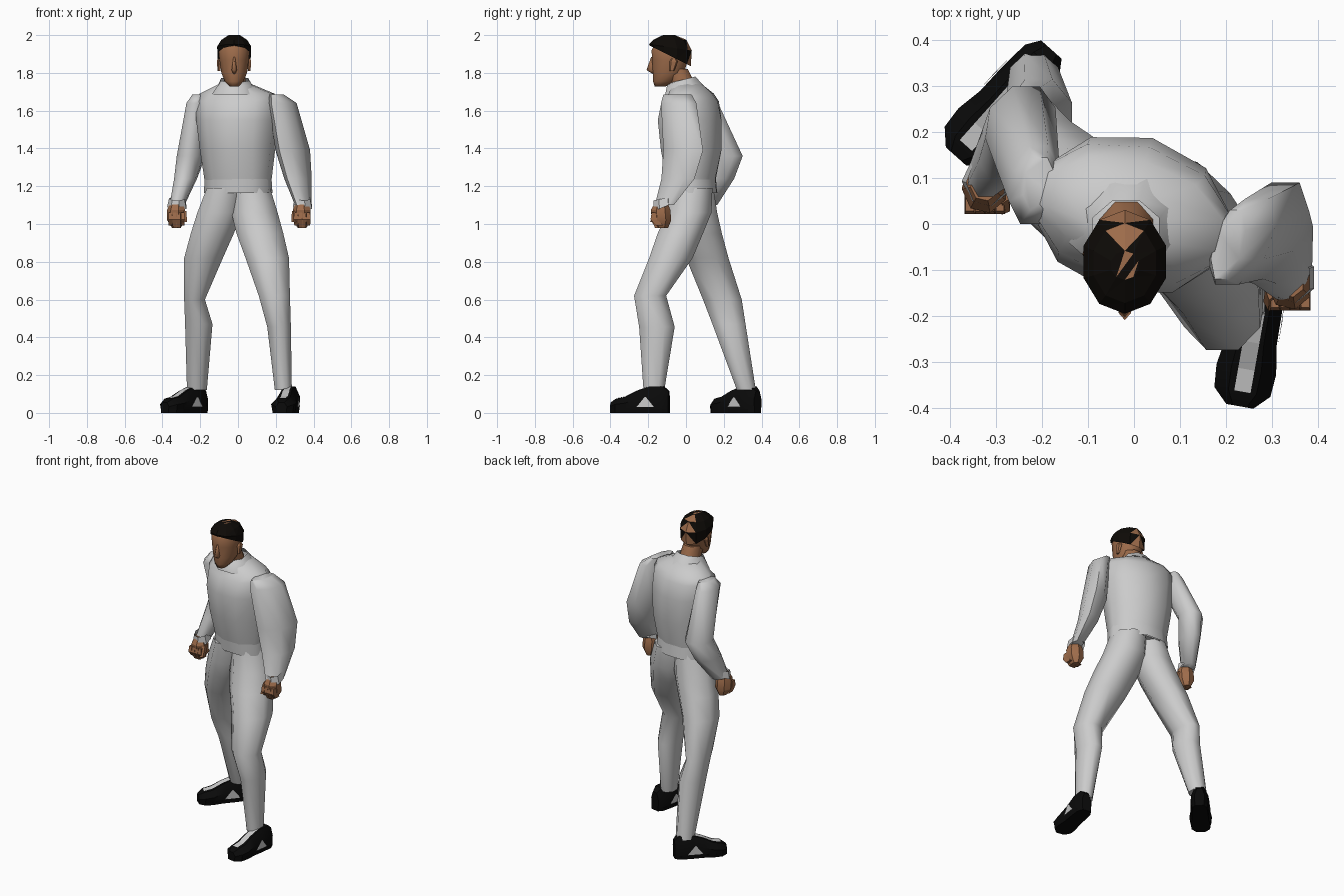
import bpy, bmesh, math
from mathutils import Vector

if "Cube" in bpy.data.objects:
    bpy.data.objects.remove(bpy.data.objects["Cube"])


def material(name, rgb):
    m = bpy.data.materials.new(name)
    m.diffuse_color = (*rgb, 1)
    m.use_nodes = True
    m.node_tree.nodes["Principled BSDF"].inputs["Base Color"].default_value = m.diffuse_color
    return m


SKIN = material("skin", (0.34, 0.15, 0.07))
BLACK = material("black", (0.003, 0.003, 0.003))
HAIR = material("hair", (0.004, 0.003, 0.002))


def skin_rings(name, rings, mat=None, caps=True, smooth=50, closed=True):
    """Bridge successive point rings into one object."""
    bm = bmesh.new()
    loops = [[bm.verts.new(p) for p in r] for r in rings]
    n = len(loops[0])
    for a, b in zip(loops, loops[1:]):
        for i in range(n if closed else n - 1):
            j = (i + 1) % n
            bm.faces.new((a[i], a[j], b[j], b[i]))
    if caps:
        bm.faces.new(loops[0])
        bm.faces.new(loops[-1])
    bmesh.ops.recalc_face_normals(bm, faces=bm.faces)
    me = bpy.data.meshes.new(name)
    bm.to_mesh(me)
    bm.free()
    ob = bpy.data.objects.new(name, me)
    bpy.context.collection.objects.link(ob)
    if mat:
        me.materials.append(mat)
    bpy.ops.object.select_all(action='DESELECT')
    ob.select_set(True)
    bpy.context.view_layer.objects.active = ob
    if smooth:
        bpy.ops.object.shade_smooth_by_angle(angle=math.radians(smooth))
    return ob


def loft(name, rows, mat=None, n=8, rot=0, lean=0, **kw):
    """rows: (z, x0, x1, y0, y1, optional slope of z along y).
    lean skews each section diagonally while keeping its extents."""
    rings = []
    k = 1 / math.cos(math.pi / n)
    c, s = math.cos(math.radians(rot)), math.sin(math.radians(rot))
    for z, x0, x1, y0, y1, *slope in rows:
        ring = []
        for i in range(n):
            t = (i + 0.5) * 2 * math.pi / n
            u = k * math.cos(t - math.radians(lean)) * (x1 - x0) / 2
            v = k * math.sin(t) * (y1 - y0) / 2
            dz = slope[0] * v if slope else 0
            ring.append(((x0 + x1) / 2 + u * c - v * s,
                         (y0 + y1) / 2 + u * s + v * c, z + dz))
        rings.append(ring)
    return skin_rings(name, rings, mat, **kw)


# Jacket: twisted torso, hem and collar
loft("jacket", [(1.17, -.165, .165, -.08, .145), (1.25, -.175, .175, -.10, .155),
                (1.39, -.195, .19, -.13, .185), (1.55, -.215, .205, -.145, .185),
                (1.65, -.22, .21, -.12, .165), (1.69, -.20, .19, -.08, .135),
                (1.74, -.10, .07, -.07, .085)], n=10, rot=-15, smooth=60)
loft("jacket_hem", [(1.24, -.173, .173, -.097, .153), (1.165, -.175, .178, -.09, .16)],
     n=10, rot=-15, caps=False)
loft("collar", [(1.685, -.14, .12, -.11, .12), (1.735, -.105, .075, -.10, .09),
                (1.765, -.09, .055, -.075, .05, .25)], n=8, caps=False)

# Trousers: both legs meet at the crotch
loft("front_leg", [(1.19, -.03, .17, -.08, .14), (1.06, -.035, .21, -.10, .135),
                   (.95, -.008, .24, -.15, .09), (.82, .04, .27, -.195, .035),
                   (.62, .11, .275, -.275, -.105), (.455, .155, .28, -.248, -.06),
                   (.12, .195, .285, -.225, -.115)], smooth=60)
loft("back_leg", [(1.19, -.165, .025, -.075, .145), (1.06, -.215, .02, -.065, .165),
                  (.95, -.25, -.022, -.04, .19), (.82, -.285, -.08, .0, .225),
                  (.6, -.285, -.175, .09, .295), (.47, -.28, -.135, .14, .315),
                  (.12, -.27, -.165, .27, .37)], smooth=60)

# Sleeves with open flared cuffs
loft("sleeve_a", [(1.685, .17, .24, -.12, .03), (1.64, .165, .305, -.132, .055),
                  (1.39, .205, .375, -.12, .09), (1.24, .25, .385, -.13, .045),
                  (1.10, .305, .385, -.165, -.065)], lean=28, smooth=60)
loft("sleeve_b", [(1.685, -.24, -.175, .03, .145), (1.64, -.27, -.165, .0, .17),
                  (1.36, -.32, -.175, .14, .30), (1.24, -.335, -.22, .09, .255),
                  (1.10, -.36, -.285, .055, .165)], lean=10, smooth=60)

# Cuffs and fists
for tag, x, y, side in (("a", .34, -.122, 1), ("b", -.325, .088, -1)):
    loft("cuff_" + tag, [(1.135, x - .036, x + .042, y - .045, y + .05, .2),
                         (1.09, x - .045, x + .052, y - .045, y + .055, .4)],
         n=7, caps=False, smooth=0)
    y -= .01
    loft("hand_" + tag, [(1.12, x - .028, x + .028, y - .025, y + .03),
                         (1.075, x - .045, x + .045, y - .05, y + .045),
                         (1.02, x - .045, x + .045, y - .045, y + .05),
                         (.98, x - .022, x + .022, y - .03, y + .035)],
         SKIN, n=7, smooth=30)
    for k in range(4):
        fx = x + (k - 1.5) * .022
        loft(f"finger_{tag}{k}", [(1.06, fx - .009, fx + .009, y - .05, y - .02),
                                  (1.025, fx - .011, fx + .011, y - .056, y - .02),
                                  (.972 + .014 * abs(k - 1.5), fx - .009, fx + .009,
                                   y - .03, y + .01)], SKIN, n=4, smooth=0)
    tx = x - side * .042
    loft("thumb_" + tag, [(1.07, tx - .01, tx + .01, y - .03, y + .01),
                          (1.01, tx - .013, tx + .013, y - .055, y - .02)], SKIN,
         n=5, smooth=0)

# Neck, head, nose and ears
loft("neck", [(1.68, -.08, .05, -.06, .065), (1.75, -.075, .04, -.085, .045),
              (1.82, -.075, .035, -.12, .01)], SKIN)
loft("head", [(1.728, -.045, .005, -.165, -.11), (1.755, -.07, .028, -.175, -.05),
              (1.80, -.088, .048, -.175, -.01), (1.87, -.098, .057, -.18, .01),
              (1.92, -.103, .062, -.182, .016), (1.965, -.085, .045, -.16, -.01),
              (1.985, -.05, .01, -.12, -.06)], SKIN, n=12, smooth=70)
loft("nose", [(1.795, -.026, -.014, -.176, -.16), (1.815, -.034, -.006, -.205, -.15),
              (1.885, -.024, -.016, -.183, -.17)], SKIN, n=6, lean=0, smooth=120)
for i, x in enumerate((-.100, .060)):
    loft(f"ear_{i}", [(1.81, x - .006, x + .006, -.085, -.065),
                      (1.86, x - .01, x + .01, -.085, -.045),
                      (1.875, x - .006, x + .006, -.075, -.055)], SKIN, n=5, smooth=0)

# Hair cap, tilted back, with patches of scalp at the crown and back
hair = loft("hair", [(1.89, -.108, .067, -.187, .02, -.5),
                     (1.935, -.110, .070, -.19, .025, -.15),
                     (1.975, -.088, .048, -.168, -.002),
                     (2.0, -.05, .01, -.12, -.06)], HAIR, n=10, caps=False, smooth=0)
bm = bmesh.new()
bm.from_mesh(hair.data)
rim = sorted((v for v in bm.verts if v.co.z > 1.99),
             key=lambda v: math.atan2(v.co.y + .09, v.co.x + .02))
bm.faces.new(rim)
bmesh.ops.triangulate(bm, faces=bm.faces[:])
bmesh.ops.recalc_face_normals(bm, faces=bm.faces[:])
hair.data.materials.append(SKIN)
for i, f in enumerate(bm.faces):
    if i % 5 == 2 and f.calc_center_median().y > -.11:
        f.material_index = 1
bm.to_mesh(hair.data)
bm.free()

# Shoes: stations (distance from heel, half width, height)
STATIONS = [(0, .03, .115), (.03, .05, .14), (.10, .055, .14), (.17, .056, .115),
            (.23, .066, .085), (.28, .062, .075), (.312, .03, .055)]
for tag, heel, toe in (("front", (.285, -.09), (.23, -.4)),
                       ("back", (-.18, .38), (-.385, .15))):
    h0 = Vector((*heel, 0))
    d = (Vector((*toe, 0)) - h0).normalized()
    side = Vector((-d.y, d.x, 0))
    up = Vector((0, 0, 1))

    def at(t, s, z):
        return h0 + d * t + side * s + up * z

    skin_rings(tag + "_shoe", [[at(t, -.9 * w, .018), at(t, -w, .6 * h), at(t, -.5 * w, h),
                                at(t, .5 * w, h), at(t, w, .6 * h), at(t, .9 * w, .018)]
                               for t, w, h in STATIONS], BLACK, smooth=35)
    skin_rings(tag + "_sole", [[at(t, -.86 * w, 0), at(t, -.92 * w, .02),
                                at(t, .92 * w, .02), at(t, .86 * w, 0)]
                               for t, w, h in STATIONS], BLACK, smooth=0)
    # Pale instep strip and side triangles
    skin_rings(tag + "_shoe_tongue", [[at(t, -.018, h + .003), at(t, .018, h + .003)]
                                      for t, w, h in STATIONS[2:6]],
               caps=False, closed=False, smooth=0)
    for sgn, label in ((-1, "inner"), (1, "outer")):
        skin_rings(f"{tag}_shoe_{label}_panel",
                   [[at(.07, sgn * .056, .03), at(.115, sgn * .059, .085)],
                    [at(.165, sgn * .059, .03), at(.12, sgn * .059, .085)]],
                   caps=False, closed=False, smooth=0)
